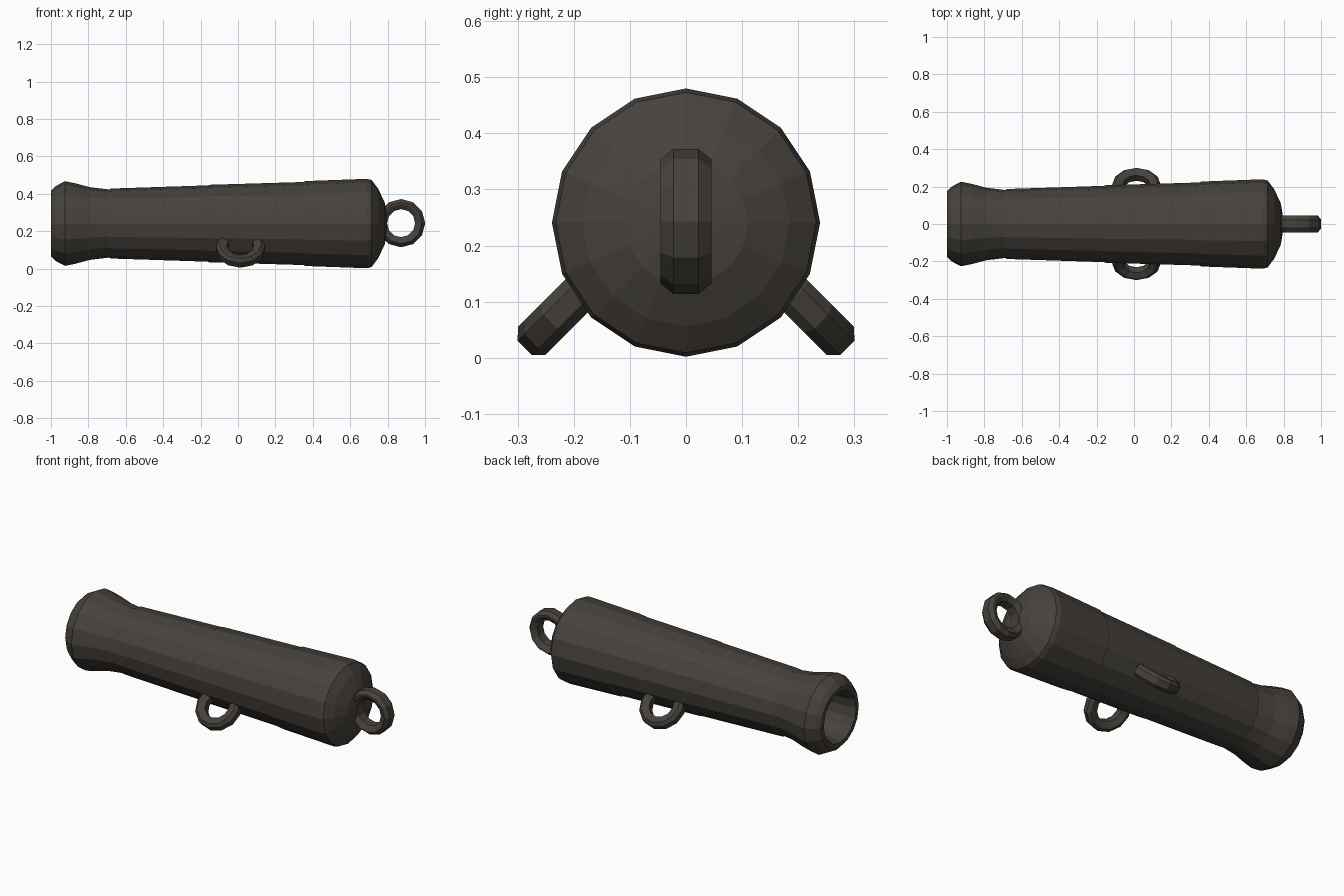
import bpy, bmesh, math
from mathutils import Vector

if "Cube" in bpy.data.objects:
    bpy.data.objects.remove(bpy.data.objects["Cube"])

iron = bpy.data.materials.new("dark_iron")
iron.diffuse_color = (0.062, 0.054, 0.045, 1)
iron.use_nodes = True
iron.node_tree.nodes["Principled BSDF"].inputs["Base Color"].default_value = iron.diffuse_color

AXIS_Z = 0.241


def loft(name, rings, closed):
    """Skin equal-sized loops of points; join the last to the first if closed, else cap both ends."""
    bm = bmesh.new()
    loops = [[bm.verts.new(p) for p in r] for r in rings]
    n = len(loops[0])
    pairs = list(zip(loops, loops[1:]))
    if closed:
        pairs.append((loops[-1], loops[0]))
    else:
        bm.faces.new(loops[0])
        bm.faces.new(loops[-1])
    for a, b in pairs:
        for i in range(n):
            j = (i + 1) % n
            bm.faces.new((a[i], a[j], b[j], b[i]))
    bmesh.ops.recalc_face_normals(bm, faces=bm.faces)
    me = bpy.data.meshes.new(name)
    bm.to_mesh(me)
    bm.free()
    me.materials.append(iron)
    ob = bpy.data.objects.new(name, me)
    bpy.context.collection.objects.link(ob)
    return ob


def barrel(name, profile, sides=16):
    """Turned shape along x from (x, radius) pairs."""
    rings = []
    for x, r in profile:
        rings.append([(x, r * math.cos(2 * math.pi * i / sides),
                       AXIS_Z + r * math.sin(2 * math.pi * i / sides))
                      for i in range(sides)])
    return loft(name, rings, False)


def lug(name, centre, out, outer, inner, width, sides=12):
    """Chamfered ring lying in the plane of x and 'out' (or x and z for the rear)."""
    c, u = Vector(centre), Vector(out).normalized()
    x = Vector((1, 0, 0))
    side = x.cross(u)
    h = width / 2
    mid = (outer + inner) / 2
    section = [(inner, -h * 0.6), (mid, -h), (outer - 0.018, -h), (outer, -h * 0.5),
               (outer, h * 0.5), (outer - 0.018, h), (mid, h), (inner, h * 0.6)]
    rings = []
    for i in range(sides):
        a = 2 * math.pi * i / sides
        d = u * math.cos(a) + x * math.sin(a)
        rings.append([c + d * r + side * s for r, s in section])
    return loft(name, rings, True)


# Barrel with flared muzzle, stepped tube, rounded breech and hollow bore
barrel("cannon_barrel", [
    (-0.55, 0.125), (-0.97, 0.135), (-1.0, 0.15),
    (-1.0, 0.175), (-0.975, 0.2), (-0.925, 0.226), (-0.87, 0.215),
    (-0.79, 0.194), (-0.69, 0.182), (-0.68, 0.187),
    (-0.16, 0.204), (-0.155, 0.207), (0.35, 0.222), (0.36, 0.227),
    (0.69, 0.239), (0.715, 0.232), (0.75, 0.185), (0.785, 0.11), (0.795, 0.05),
])

# Rear towing ring
lug("rear_ring", (0.872, 0, 0.243), (0, 0, 1), 0.129, 0.075, 0.09)

# Two slanted side lugs that act as feet
for s, label in ((1, "back"), (-1, "front")):
    lug(label + "_side_lug", (0.013, s * 0.195, 0.11), (0, s, -1), 0.131, 0.072, 0.07)
